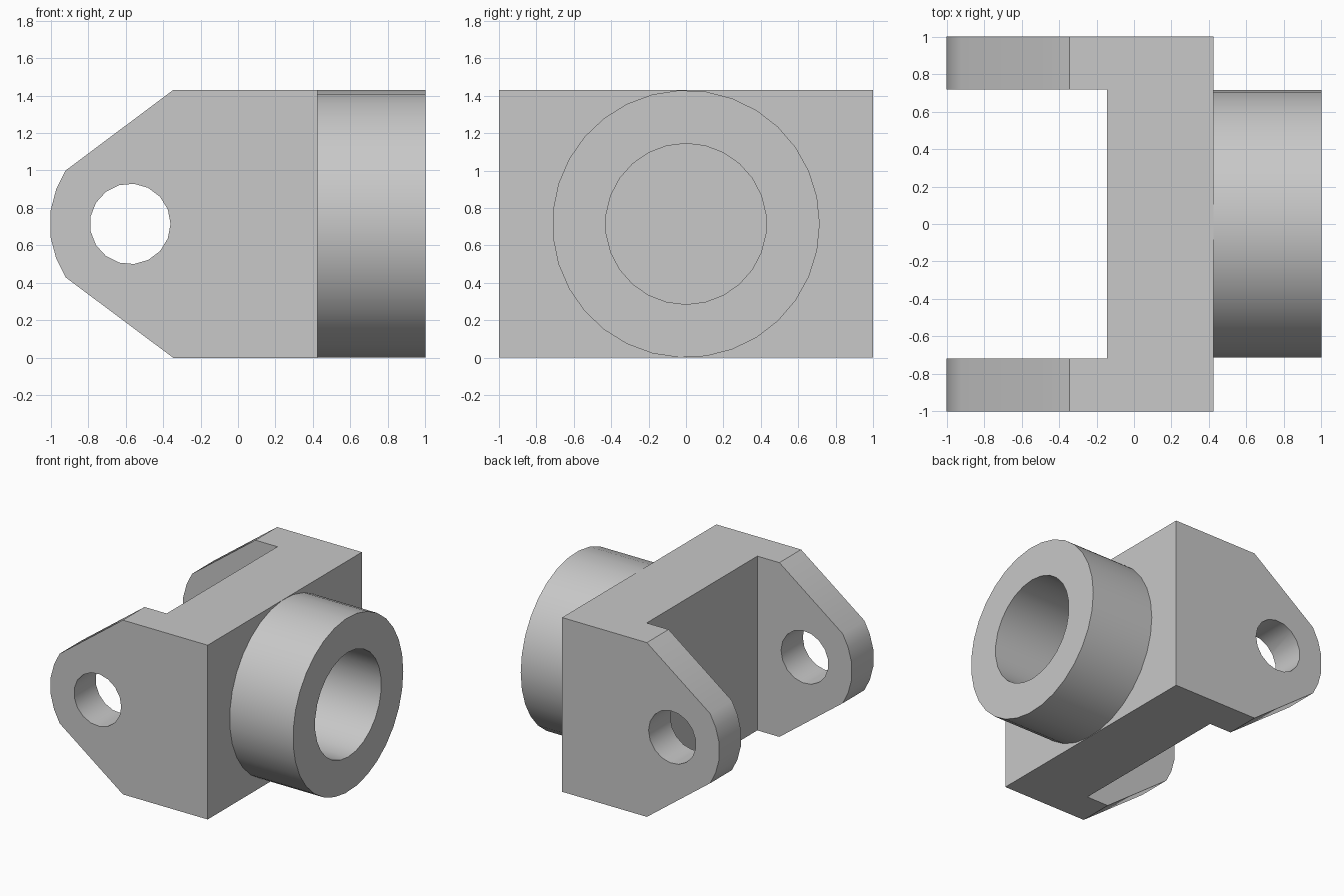
import bpy, bmesh, math
from mathutils import Matrix

cube = bpy.data.objects.get("Cube")
if cube:
    bpy.data.objects.remove(cube, do_unlink=True)

HALF_H = 0.715     # half height, also the axis height and collar radius
BACK = 0.425       # block face that carries the collar

grey = bpy.data.materials.new("plain grey")
grey.use_nodes = True
grey.diffuse_color = (0.58, 0.58, 0.58, 1)
grey.node_tree.nodes["Principled BSDF"].inputs["Base Color"].default_value = grey.diffuse_color


def finish(name, bm):
    bmesh.ops.recalc_face_normals(bm, faces=bm.faces)
    mesh = bpy.data.meshes.new(name)
    bm.to_mesh(mesh)
    bm.free()
    mesh.materials.append(grey)
    obj = bpy.data.objects.new(name, mesh)
    bpy.context.collection.objects.link(obj)
    return obj


def activate(obj):
    bpy.ops.object.select_all(action='DESELECT')
    obj.select_set(True)
    bpy.context.view_layer.objects.active = obj


def smooth(obj):
    activate(obj)
    bpy.ops.object.shade_smooth_by_angle(angle=math.radians(30))


def cut(obj, cutter):
    cutter.hide_render = True
    activate(obj)
    mod = obj.modifiers.new("cut", 'BOOLEAN')
    mod.operation = 'DIFFERENCE'
    mod.solver = 'EXACT'
    mod.object = cutter
    bpy.ops.object.modifier_apply(modifier=mod.name)
    bpy.data.objects.remove(cutter, do_unlink=True)


def prism(name, profile, y0, y1):
    """Extrude an (x, z) profile along y."""
    bm = bmesh.new()
    face = bm.faces.new([bm.verts.new((x, y0, z)) for x, z in profile])
    new = bmesh.ops.extrude_face_region(bm, geom=[face])["geom"]
    bmesh.ops.translate(bm, vec=(0, y1 - y0, 0),
                        verts=[v for v in new if isinstance(v, bmesh.types.BMVert)])
    return finish(name, bm)


# Fork body: tapered, rounded side profile mirrored about the axis
upper = [(BACK, 0.715), (-0.345, 0.715), (-0.92, 0.285), (-0.97, 0.185), (-1.0, 0.072)]
profile = [(x, HALF_H + h) for x, h in upper]
profile += [(x, HALF_H - h) for x, h in reversed(upper)]
fork = prism("fork_body", profile, -1, 1)

# Open slot between the two lugs
slot = [(-1.2, -0.2), (-0.145, -0.2), (-0.145, 1.7), (-1.2, 1.7)]
cut(fork, prism("slot_cutter", slot, -0.718, 0.718))

# Pin holes through both lugs
SIDES = 17
pin = [(-0.575 + 0.215 * math.cos(math.tau * i / SIDES),
        HALF_H + 0.215 * math.sin(math.tau * i / SIDES)) for i in range(SIDES)]
cut(fork, prism("pin_cutter", pin, -1.3, 1.3))
smooth(fork)

# Collar: outer wall, bore wall and end ring, standing on the block face
bm = bmesh.new()
rims = []
for radius, sides, start in ((HALF_H, 31, 0), (0.43, 26, math.pi / 2)):
    def ring(x):
        return [bm.verts.new((x, radius * math.cos(start + math.tau * i / sides),
                              HALF_H + radius * math.sin(start + math.tau * i / sides)))
                for i in range(sides)]
    base, end = ring(BACK), ring(1.0)
    for i in range(sides):
        j = (i + 1) % sides
        bm.faces.new((base[i], base[j], end[j], end[i]))
        rims.append(bm.edges.get((end[i], end[j])))
bmesh.ops.triangle_fill(bm, edges=rims, use_beauty=True, normal=(1, 0, 0))
collar = finish("collar", bm)
smooth(collar)
